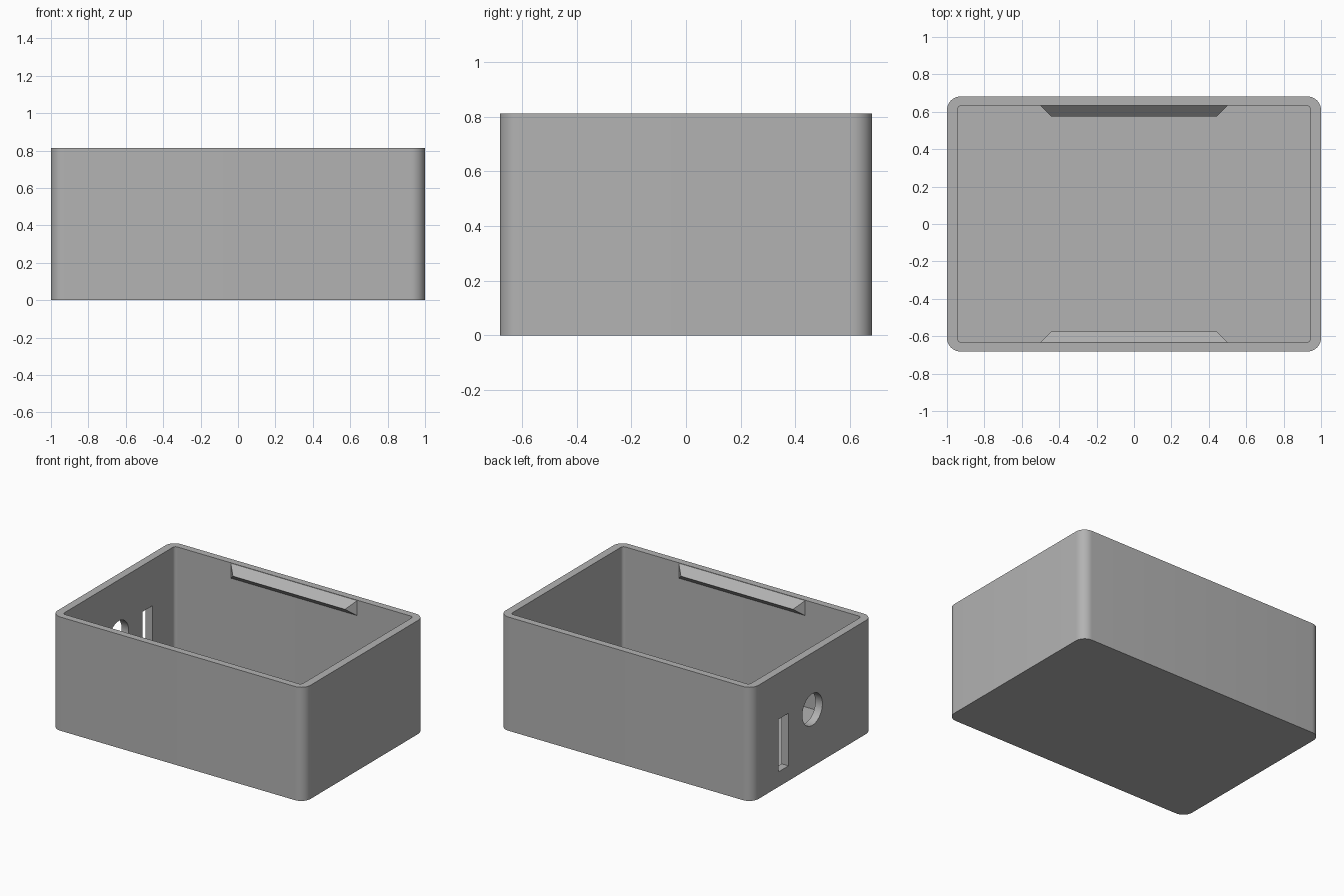
import bpy, bmesh, math
from mathutils import Matrix

if "Cube" in bpy.data.objects:
    bpy.data.objects.remove(bpy.data.objects["Cube"], do_unlink=True)

HALF_X, HALF_Y, HEIGHT = 1.0, 0.682, 0.813
IN_X, IN_Y, FLOOR = 0.944, 0.633, 0.05

grey = bpy.data.materials.new("plain grey")
grey.use_nodes = True
COLOUR = (0.45, 0.45, 0.45, 1)
grey.diffuse_color = COLOUR
grey.node_tree.nodes["Principled BSDF"].inputs["Base Color"].default_value = COLOUR


def make_object(name, bm):
    bmesh.ops.recalc_face_normals(bm, faces=bm.faces)
    mesh = bpy.data.meshes.new(name)
    bm.to_mesh(mesh)
    bm.free()
    mesh.materials.append(grey)
    obj = bpy.data.objects.new(name, mesh)
    bpy.context.collection.objects.link(obj)
    return obj


def select_only(obj):
    bpy.ops.object.select_all(action="DESELECT")
    obj.select_set(True)
    bpy.context.view_layer.objects.active = obj


def rounded_loop(bm, hx, hy, r, z, steps=10):
    """Counter-clockwise ring of vertices around a rounded rectangle."""
    ring = []
    for corner, (sx, sy) in enumerate([(1, 1), (-1, 1), (-1, -1), (1, -1)]):
        for i in range(steps + 1):
            a = math.pi / 2 * (corner + i / steps)
            ring.append(bm.verts.new((sx * (hx - r) + r * math.cos(a),
                                      sy * (hy - r) + r * math.sin(a), z)))
    return ring


# Open box: outer wall, rim, inner wall, closed by the base and the floor
bm = bmesh.new()
rings = [rounded_loop(bm, HALF_X, HALF_Y, 0.073, 0),
         rounded_loop(bm, HALF_X, HALF_Y, 0.073, HEIGHT),
         rounded_loop(bm, IN_X, IN_Y, 0.022, HEIGHT),
         rounded_loop(bm, IN_X, IN_Y, 0.022, FLOOR)]
for low, high in zip(rings, rings[1:]):
    for i in range(len(low)):
        j = (i + 1) % len(low)
        bm.faces.new((low[i], low[j], high[j], high[i]))
bm.faces.new(rings[0])
bm.faces.new(rings[-1])
box = make_object("open_box", bm)

# Round port and upright slot through the right wall
bm = bmesh.new()
bmesh.ops.create_cone(bm, cap_ends=True, segments=48, radius1=0.113, radius2=0.113,
                      depth=0.2, matrix=Matrix.Translation((-0.97, 0, 0.407))
                      @ Matrix.Rotation(math.pi / 2, 4, "Y"))
bmesh.ops.create_cube(bm, size=1, matrix=Matrix.Translation((-0.97, 0.327, 0.295))
                      @ Matrix.Diagonal((0.2, 0.114, 0.376, 1)))
cutter = make_object("port_cutter", bm)
cutter.hide_render = True
cut = box.modifiers.new("ports", "BOOLEAN")
cut.operation = "DIFFERENCE"
cut.solver = "EXACT"
cut.object = cutter
select_only(box)
bpy.ops.object.modifier_apply(modifier=cut.name)
bpy.data.objects.remove(cutter, do_unlink=True)
bpy.ops.object.shade_smooth_by_angle(angle=math.radians(30))

# Snap ridges: wedge with slanted ends on the front and back inner walls
for name, side in (("front_snap_ridge", -1), ("back_snap_ridge", 1)):
    bm = bmesh.new()
    ends = []
    for s in (-1, 1):
        ends.append([bm.verts.new((s * x, side * y, z)) for x, y, z in
                     ((0.5, IN_Y, 0.81), (0.443, 0.576, 0.754), (0.5, IN_Y, 0.703))])
    for i in range(3):
        j = (i + 1) % 3
        bm.faces.new((ends[0][i], ends[0][j], ends[1][j], ends[1][i]))
    for end in ends:
        bm.faces.new(end)
    make_object(name, bm)
